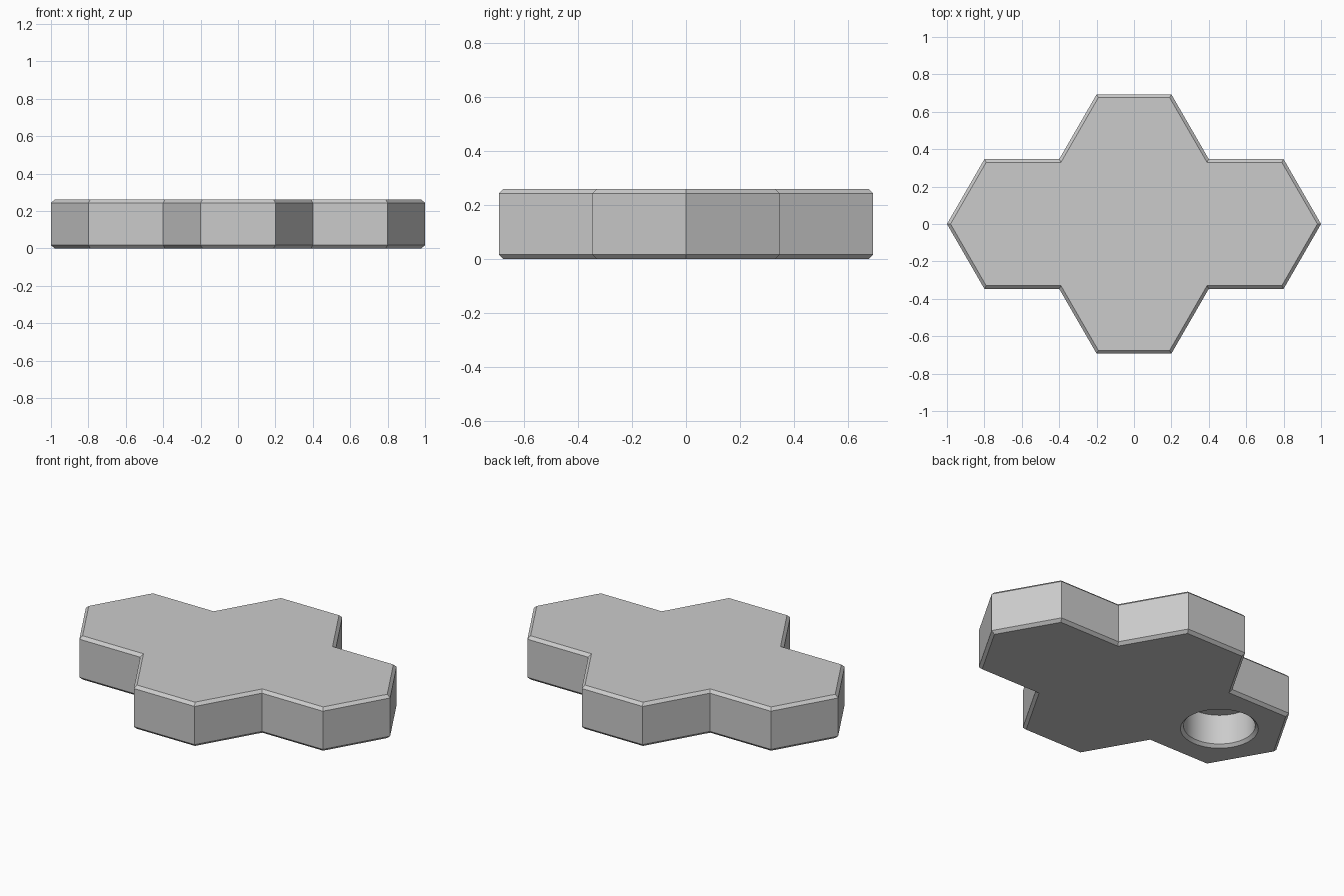
import bpy, bmesh
from math import sin, cos, tau, sqrt

old = bpy.data.objects.get("Cube")
if old:
    bpy.data.objects.remove(old, do_unlink=True)

SIDE = 0.4                      # hexagon side length
HALF = SIDE * sqrt(3) / 2       # hexagon centre to flat
HEIGHT = 0.26
CHAMFER = 0.0167
HOLE_X, HOLE_R, HOLE_DEPTH = -1.5 * SIDE, 0.193, 0.195

grey = bpy.data.materials.new("light grey")
grey.use_nodes = True
colour = (0.6, 0.6, 0.6, 1)
grey.diffuse_color = colour
grey.node_tree.nodes["Principled BSDF"].inputs["Base Color"].default_value = colour


def make_object(name, bm):
    bmesh.ops.recalc_face_normals(bm, faces=bm.faces)
    mesh = bpy.data.meshes.new(name)
    bm.to_mesh(mesh)
    bm.free()
    mesh.materials.append(grey)
    obj = bpy.data.objects.new(name, mesh)
    bpy.context.collection.objects.link(obj)
    return obj


# Tile body: outline of four joined hexagons, extruded, rims chamfered
quarter = [(2.5 * SIDE, 0), (2 * SIDE, HALF), (SIDE, HALF), (SIDE / 2, 2 * HALF)]
upper = quarter + [(-x, y) for x, y in reversed(quarter)]
outline = upper + [(-x, -y) for x, y in upper[1:-1]]
bm = bmesh.new()
base = bm.faces.new([bm.verts.new((x, y, 0)) for x, y in outline])
lifted = bmesh.ops.extrude_face_region(bm, geom=[base], use_keep_orig=True)["geom"]
bmesh.ops.translate(bm, vec=(0, 0, HEIGHT),
                    verts=[g for g in lifted if isinstance(g, bmesh.types.BMVert)])
bmesh.ops.recalc_face_normals(bm, faces=bm.faces)
rims = [e for e in bm.edges if abs(e.verts[0].co.z - e.verts[1].co.z) < 1e-4]
bmesh.ops.bevel(bm, geom=rims, offset=CHAMFER, offset_type='OFFSET',
                segments=1, affect='EDGES')
tile = make_object("hexagon_tile", bm)

# Round socket cutter: chamfered mouth, straight wall, flat end
profile = [(HOLE_R + 2 * CHAMFER, -CHAMFER), (HOLE_R, CHAMFER), (HOLE_R, HOLE_DEPTH)]
STEPS = 64
bm = bmesh.new()
rings = [[bm.verts.new((HOLE_X + r * cos(tau * i / STEPS), r * sin(tau * i / STEPS), z))
          for i in range(STEPS)] for r, z in profile]
for low, high in zip(rings, rings[1:]):
    for i in range(STEPS):
        j = (i + 1) % STEPS
        bm.faces.new((low[i], low[j], high[j], high[i]))
bm.faces.new(rings[0])
bm.faces.new(rings[-1])
cutter = make_object("socket_cutter", bm)
cutter.hide_render = True

# Cut the socket into the underside of one arm
cut = tile.modifiers.new("socket", 'BOOLEAN')
cut.operation = 'DIFFERENCE'
cut.solver = 'EXACT'
cut.object = cutter
bpy.ops.object.select_all(action='DESELECT')
tile.select_set(True)
bpy.context.view_layer.objects.active = tile
bpy.ops.object.modifier_apply(modifier=cut.name)
bpy.data.objects.remove(cutter, do_unlink=True)
bpy.ops.object.shade_smooth_by_angle(angle=0.5)
